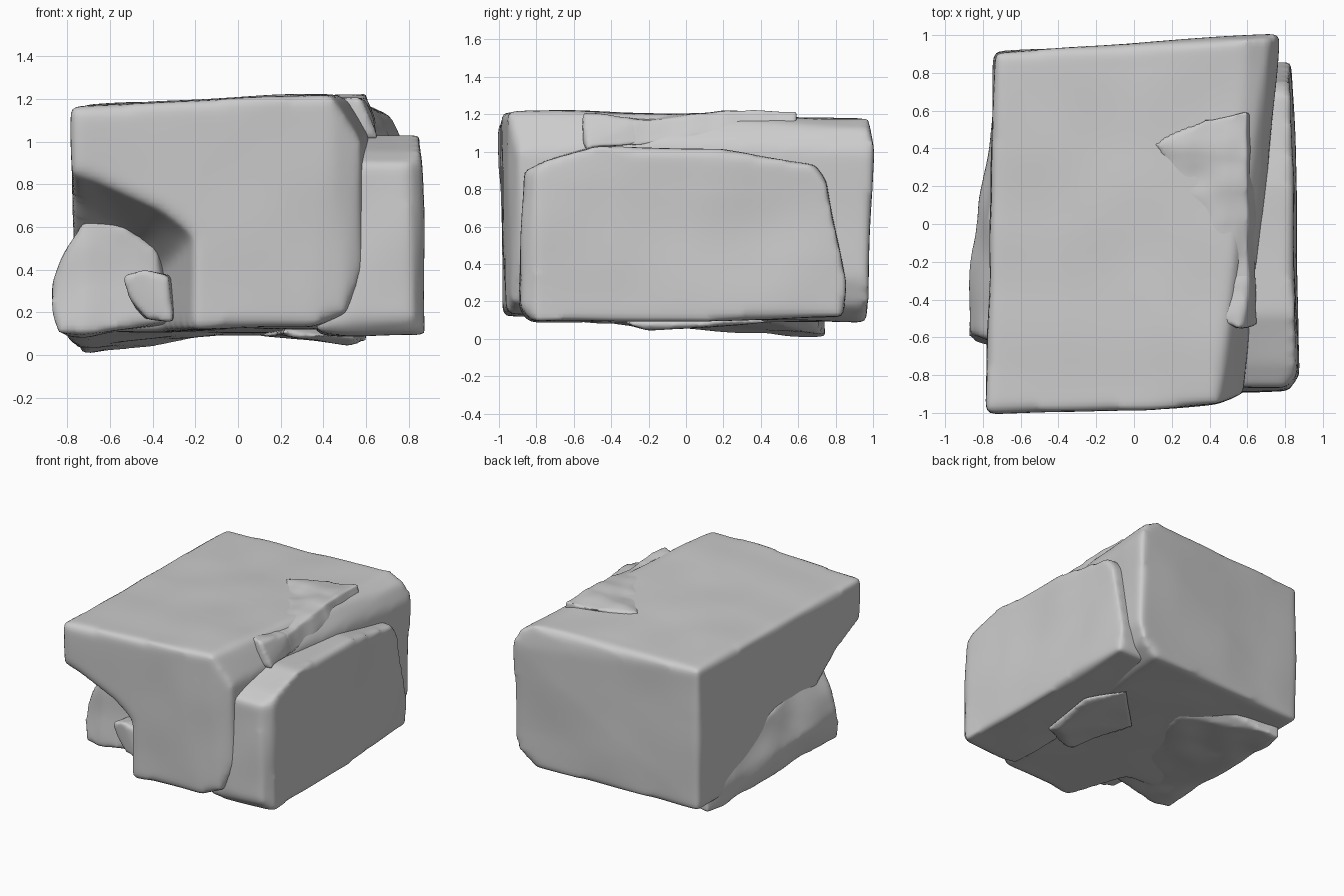
import bpy, bmesh
from mathutils import Vector, noise


def hull(name, pts):
    """Convex chunk around a handful of corner points."""
    bm = bmesh.new()
    for p in pts:
        bm.verts.new(p)
    res = bmesh.ops.convex_hull(bm, input=bm.verts)
    junk = {g for g in res["geom_interior"] if isinstance(g, bmesh.types.BMVert)}
    bmesh.ops.delete(bm, geom=list(junk), context='VERTS')
    bmesh.ops.recalc_face_normals(bm, faces=bm.faces)
    me = bpy.data.meshes.new(name)
    bm.to_mesh(me)
    bm.free()
    ob = bpy.data.objects.new(name, me)
    bpy.context.collection.objects.link(ob)
    return ob


def weather(ob, voxel=0.025, rounds=5, rough=0.01, freq=2.5, cutters=()):
    """Cut, remesh, round the edges and add gentle stone unevenness."""
    for c in cutters:
        m = ob.modifiers.new("cut", 'BOOLEAN')
        m.operation, m.object, m.solver = 'DIFFERENCE', c, 'EXACT'
    m = ob.modifiers.new("remesh", 'REMESH')
    m.mode, m.voxel_size = 'VOXEL', voxel
    m = ob.modifiers.new("round", 'SMOOTH')
    m.factor, m.iterations = 0.5, rounds
    dg = bpy.context.evaluated_depsgraph_get()
    me = bpy.data.meshes.new_from_object(ob.evaluated_get(dg))
    ob.modifiers.clear()
    ob.data = me
    normals = [v.normal.copy() for v in me.vertices]
    for v, n in zip(me.vertices, normals):
        v.co += n * rough * noise.noise(v.co * freq)
        v.co.z = max(v.co.z, 0.0)
    for p in me.polygons:
        p.use_smooth = True


# Hollow in the lower front left corner
hollow = hull("hollow_cutter", [
    (-1.2, -1.2, 1.08), (-0.76, -1.2, 0.95), (-0.55, -1.2, 0.80), (-0.30, -1.2, 0.74),
    (-0.14, -1.2, 0.62), (-0.14, -1.2, -0.2), (-1.2, -1.2, -0.2),
    (-1.2, -0.5, 0.56), (-0.48, -0.5, 0.52), (-0.36, -0.5, 0.40),
    (-0.36, -0.5, -0.2), (-1.2, -0.5, -0.2)])
hollow.hide_render = True

# Main block: front outline, mid edge, then back outline
main = hull("main_block", [
    (-0.78, -1.0, 1.16), (-0.2, -0.99, 1.18), (0.10, -0.985, 1.21), (0.44, -0.96, 1.225),
    (0.58, -0.90, 1.00), (0.585, -0.88, 0.40), (0.50, -0.93, 0.20), (0.34, -0.96, 0.13),
    (-0.78, -1.0, 0.12), (0.65, -0.2, 1.04), (0.52, -0.2, 1.205),
    (-0.74, 0.91, 1.17), (0.60, 0.975, 1.175), (0.72, 0.99, 1.12), (0.775, 1.01, 1.00),
    (0.775, 0.985, 0.32), (0.72, 0.975, 0.18), (0.60, 0.965, 0.09), (-0.74, 0.905, 0.09)])
weather(main, rounds=9, cutters=[hollow])
bpy.data.objects.remove(hollow)

# Right slab: one side outline used for the outer and the inner face
outline = [(-0.87, 0.90), (-0.74, 0.96), (-0.48, 1.035), (0.20, 1.0), (0.69, 0.925),
           (0.75, 0.84), (0.81, 0.55), (0.86, 0.30), (0.84, 0.12), (-0.2, 0.09),
           (-0.82, 0.09), (-0.89, 0.17)]
pts = []
for y, z in outline:
    outer = 0.85 - 0.025 * y - 0.02 * (z - 0.5)
    pts += [(outer, max(y, -0.80), z), (outer - 0.06, y, z), (0.53, y, z)]
pts += [(0.36, -0.86, 0.11), (0.36, -0.2, 0.10)]  # foot under the main block
weather(hull("right_slab", pts), rounds=6, rough=0.014)

# Left lower slab, sinking towards the back
left = hull("left_slab", [
    (-0.88, -0.60, 0.20), (-0.88, -0.58, 0.34), (-0.83, -0.58, 0.45), (-0.71, -0.62, 0.67),
    (-0.56, -0.62, 0.62), (-0.38, -0.60, 0.50), (-0.32, -0.62, 0.16), (-0.72, -0.65, 0.10),
    (-0.84, -0.62, 0.11), (-0.87, -0.20, 0.30), (-0.76, 0.10, 0.54), (-0.75, 0.34, 0.35),
    (-0.75, 0.34, 0.09), (-0.71, 0.75, 0.0), (-0.71, 0.75, 0.15), (-0.60, 0.75, 0.01),
    (-0.05, 0.40, 0.10), (-0.05, 0.6, 0.2)])
weather(left, voxel=0.022, rounds=4, rough=0.016, freq=4)

# Loose fragment standing inside the hollow
frag = hull("hollow_fragment", [
    (-0.54, -0.74, 0.37), (-0.44, -0.76, 0.40), (-0.33, -0.76, 0.37), (-0.31, -0.76, 0.16),
    (-0.42, -0.74, 0.17), (-0.51, -0.73, 0.27), (-0.50, -0.5, 0.36), (-0.30, -0.5, 0.37),
    (-0.30, -0.5, 0.16), (-0.45, -0.5, 0.18)])
weather(frag, voxel=0.015, rounds=3)

# Broken ridge along the top right edge: a wedge and an end knob
ridges = [
    [(0.12, 0.42, 1.185), (0.20, 0.48, 1.19), (0.38, 0.56, 1.20), (0.60, 0.60, 1.22),
     (0.63, 0.59, 1.10), (0.64, 0.25, 1.09), (0.48, 0.0, 1.20), (0.60, 0.35, 1.23),
     (0.65, -0.1, 1.06), (0.50, -0.3, 1.0), (0.61, -0.3, 1.17), (0.65, -0.3, 1.03),
     (0.3, 0.4, 1.05), (0.50, -0.3, 1.18)],
    [(0.49, -0.25, 1.18), (0.61, -0.25, 1.17), (0.65, -0.25, 1.04), (0.47, -0.52, 1.205),
     (0.57, -0.55, 1.20), (0.65, -0.53, 1.02), (0.48, -0.55, 1.02), (0.45, -0.25, 1.0)]]
for i, r in enumerate(ridges):
    weather(hull(f"top_ridge_{i + 1}", r), voxel=0.015, rounds=3, rough=0.02, freq=6)

# Shallow lump on the underside
lump = hull("under_lump", [
    (0.20, -0.45, 0.10), (0.55, -0.32, 0.08), (0.53, -0.2, 0.04), (0.44, -0.25, 0.05),
    (0.62, 0.2, 0.08), (0.45, 0.45, 0.09), (0.10, 0.1, 0.09), (0.4, 0.0, 0.25)])
weather(lump, voxel=0.018, rounds=3, freq=4)
